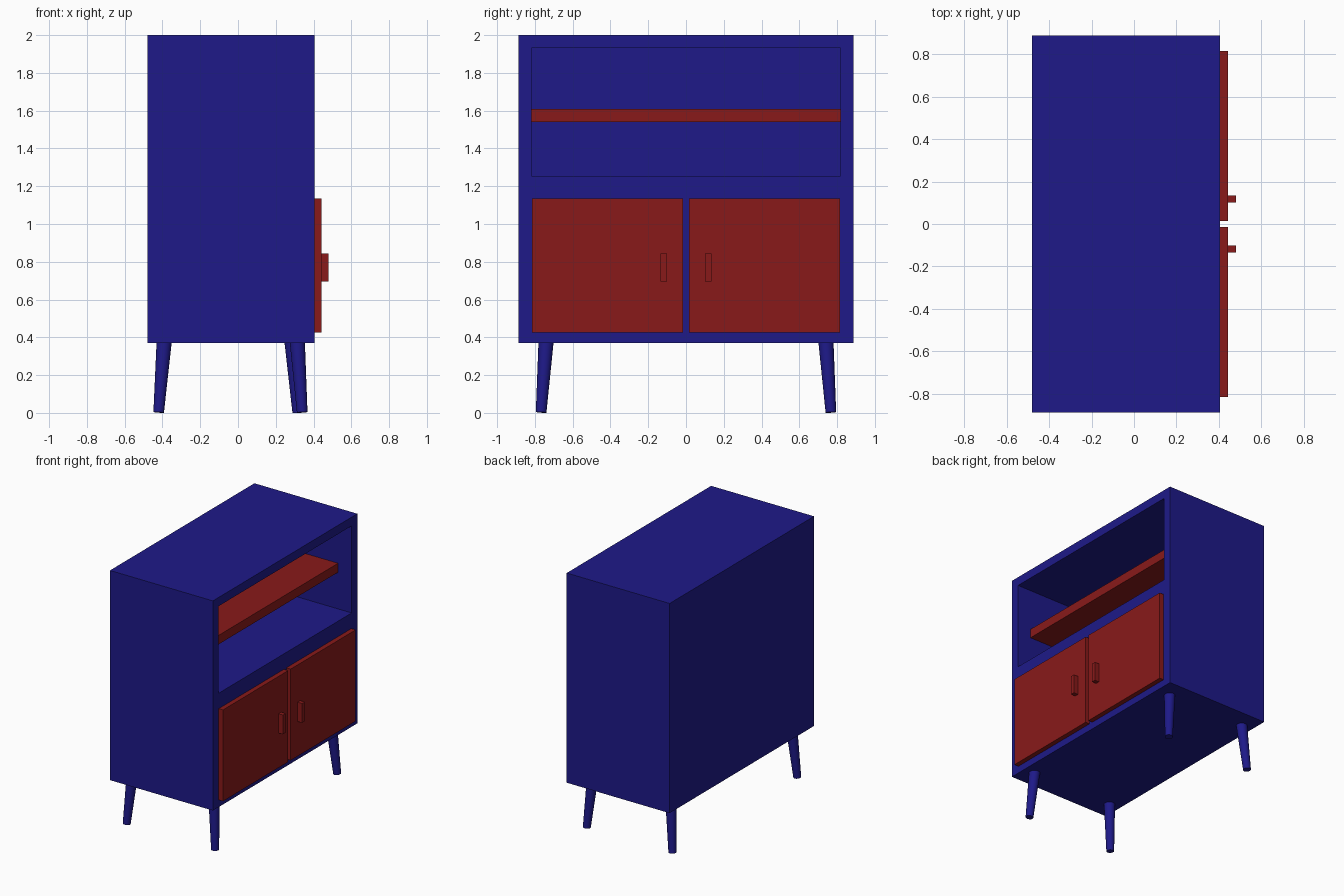
import bpy
import bmesh
from mathutils import Vector

if "Cube" in bpy.data.objects:
    bpy.data.objects.remove(bpy.data.objects["Cube"])


def material(name, color):
    mat = bpy.data.materials.new(name)
    mat.diffuse_color = (*color, 1)
    mat.use_nodes = True
    mat.node_tree.nodes["Principled BSDF"].inputs["Base Color"].default_value = mat.diffuse_color
    return mat


BLUE = material("blue_paint", (0.013, 0.01, 0.25))
RED = material("red_paint", (0.25, 0.01, 0.01))


def finish(name, bm, mat):
    mesh = bpy.data.meshes.new(name)
    bm.to_mesh(mesh)
    bm.free()
    obj = bpy.data.objects.new(name, mesh)
    bpy.context.collection.objects.link(obj)
    if mat:
        mesh.materials.append(mat)
    return obj


def box(name, lo, hi, mat=None):
    lo, hi = Vector(lo), Vector(hi)
    bm = bmesh.new()
    bmesh.ops.create_cube(bm, size=1)
    bmesh.ops.scale(bm, vec=hi - lo, verts=bm.verts)
    bmesh.ops.translate(bm, vec=(lo + hi) / 2, verts=bm.verts)
    return finish(name, bm, mat)


def leg(name, foot, top):
    # tapered round leg, splayed from top to foot
    foot, top = Vector(foot), Vector(top)
    axis = top - foot
    bm = bmesh.new()
    bmesh.ops.create_cone(bm, cap_ends=True, segments=32, radius1=0.028,
                          radius2=0.04, depth=axis.length)
    bmesh.ops.rotate(bm, verts=bm.verts,
                     matrix=axis.to_track_quat('Z', 'Y').to_matrix())
    bmesh.ops.translate(bm, vec=(foot + top) / 2, verts=bm.verts)
    obj = finish(name, bm, BLUE)
    bpy.ops.object.select_all(action='DESELECT')
    obj.select_set(True)
    bpy.context.view_layer.objects.active = obj
    bpy.ops.object.shade_smooth_by_angle()


# Cabinet body with an open upper compartment
body = box("cabinet_body", (-0.48, -0.887, 0.37), (0.405, 0.887, 2.0), BLUE)
cutter = box("compartment_cutter", (-0.41, -0.818, 1.255), (0.5, 0.818, 1.932), BLUE)
cutter.hide_render = True
cutter.hide_viewport = True
cut = body.modifiers.new("open_compartment", 'BOOLEAN')
cut.operation = 'DIFFERENCE'
cut.solver = 'EXACT'
cut.object = cutter

# Shelf set back inside the compartment
box("shelf", (-0.41, -0.818, 1.54), (0.288, 0.818, 1.61), RED)

# Doors and handles, one pair on each side of the centre gap
for side, s in (("left", -1), ("right", 1)):
    y0, y1 = sorted((s * 0.015, s * 0.815))
    box(side + "_door", (0.405, y0, 0.425), (0.442, y1, 1.135), RED)
    y0, y1 = sorted((s * 0.101, s * 0.134))
    box(side + "_handle", (0.442, y0, 0.695), (0.48, y1, 0.845), RED)

# Splayed legs
for name, s, foot_x, top_x in (("front_left_leg", -1, 0.34, 0.314),
                               ("front_right_leg", 1, 0.316, 0.286),
                               ("back_left_leg", -1, -0.42, -0.391),
                               ("back_right_leg", 1, -0.42, -0.391)):
    leg(name, (foot_x, s * 0.767, 0.003), (top_x, s * 0.741, 0.375))
